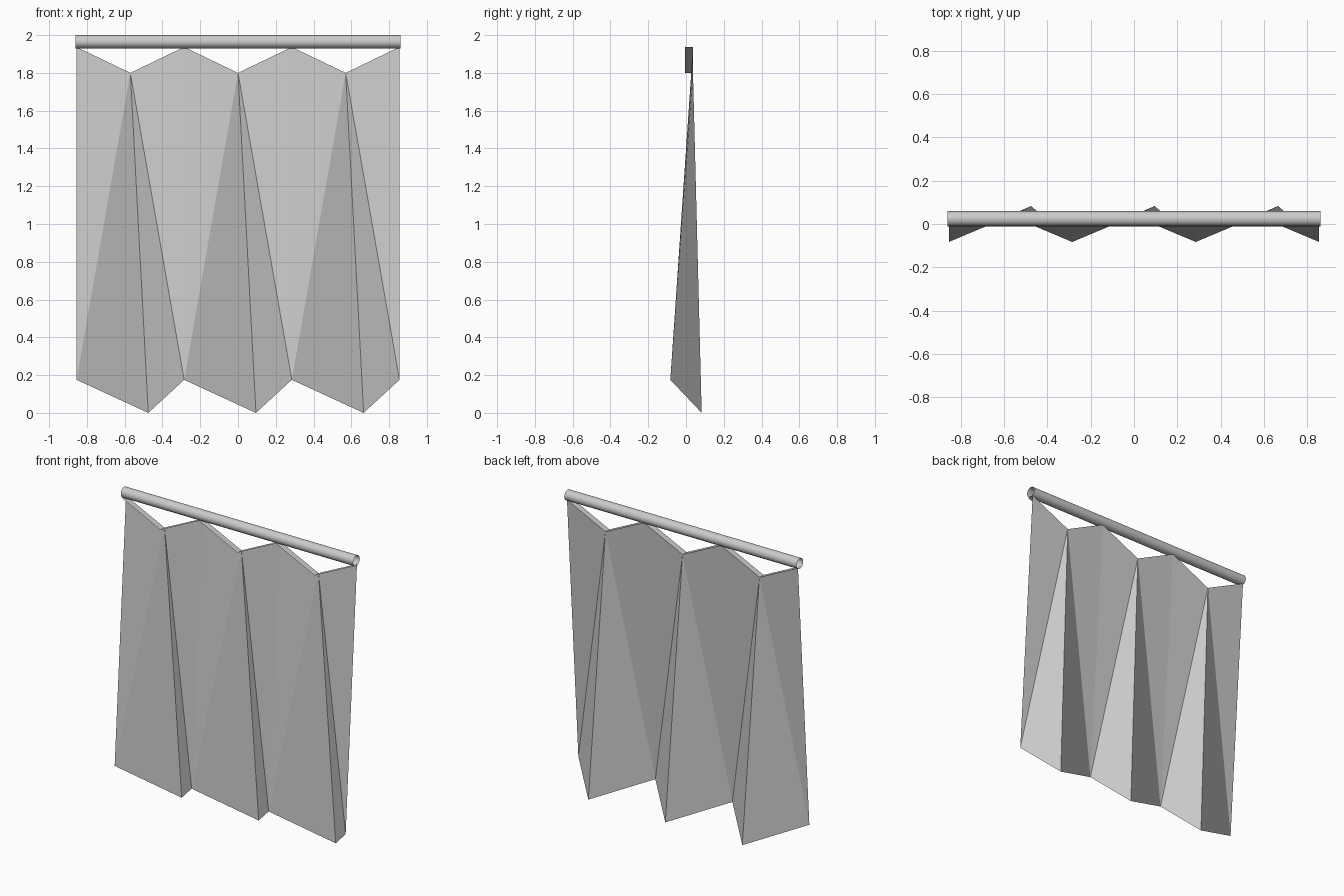
import bpy, bmesh
from math import radians
from mathutils import Matrix

if "Cube" in bpy.data.objects:
    bpy.data.objects.remove(bpy.data.objects["Cube"], do_unlink=True)

# Single light grey for cloth and rod
grey = bpy.data.materials.new("light_grey")
grey.use_nodes = True
grey.diffuse_color = (0.6, 0.6, 0.6, 1)
grey.node_tree.nodes["Principled BSDF"].inputs["Base Color"].default_value = (0.6, 0.6, 0.6, 1)


def finish(bm, name):
    mesh = bpy.data.meshes.new(name)
    bm.to_mesh(mesh)
    bm.free()
    mesh.materials.append(grey)
    obj = bpy.data.objects.new(name, mesh)
    bpy.context.collection.objects.link(obj)
    return obj


HALF, PLEAT, FOLDS = 0.855, 0.57, 3
TOP_Y, LIP_Y = 0.037, -0.005

# Pleated cloth: rows of points for the front lip, top edge and hem
bm = bmesh.new()
lip, top, hem = [], [], []
for i in range(2 * FOLDS + 1):
    x = -HALF + i * PLEAT / 2
    valley = i % 2
    z = 1.80 if valley else 1.937
    lip.append(bm.verts.new((x, LIP_Y, z)))
    top.append(bm.verts.new((x, TOP_Y, z)))
    hem.append(bm.verts.new((x + 0.095, 0.083, 0.0) if valley else (x, -0.083, 0.175)))

for i in range(2 * FOLDS):
    j = i + 1
    # Narrow lip folded forward along the top edge
    bm.faces.new((lip[i], lip[j], top[j], top[i]))
    # Twisted panel, split from the top of the valley to the hem of the peak
    v, p = (i, j) if i % 2 else (j, i)
    bm.faces.new((top[v], hem[p], top[p]))
    bm.faces.new((top[v], hem[v], hem[p]))
bmesh.ops.recalc_face_normals(bm, faces=bm.faces)
finish(bm, "pleated_curtain")

# Open-ended hanging rod
bm = bmesh.new()
place = Matrix.Translation((0, 0.024, 1.965)) @ Matrix.Rotation(radians(90), 4, "Y")
bmesh.ops.create_cone(bm, cap_ends=False, segments=16, radius1=0.035, radius2=0.035,
                      depth=1.72, matrix=place)
rod = finish(bm, "curtain_rod")
bpy.ops.object.select_all(action="DESELECT")
rod.select_set(True)
bpy.context.view_layer.objects.active = rod
bpy.ops.object.shade_smooth_by_angle(angle=radians(30))
